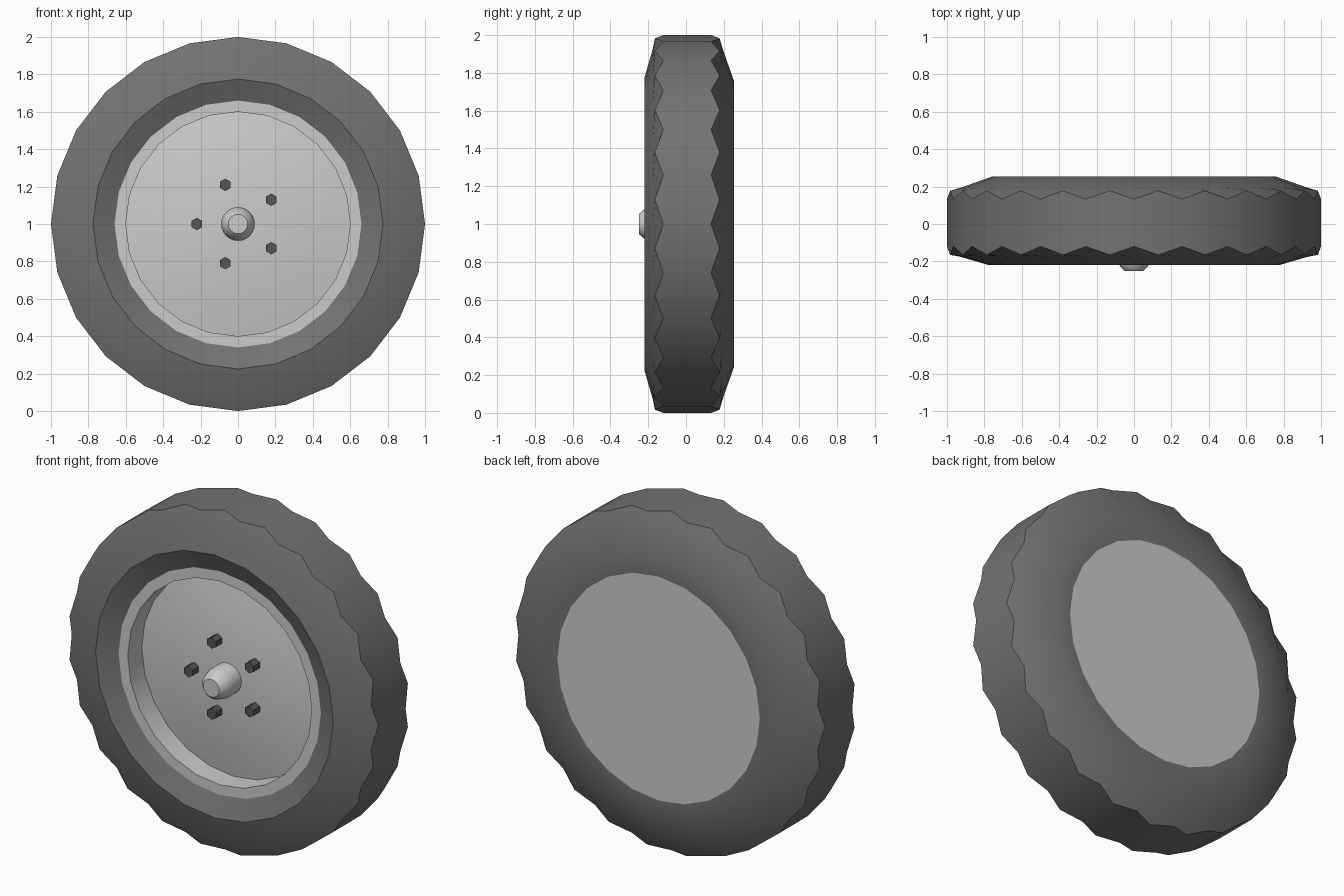
import bpy, bmesh, math
from mathutils import Matrix, Vector

if "Cube" in bpy.data.objects:
    bpy.data.objects.remove(bpy.data.objects["Cube"])

N = 48            # even spokes are true corners, odd spokes lie on the chord of a 24-gon


def material(name, v):
    m = bpy.data.materials.new(name)
    m.diffuse_color = (v, v, v, 1)
    m.use_nodes = True
    m.node_tree.nodes["Principled BSDF"].inputs["Base Color"].default_value = m.diffuse_color
    return m


rubber = material("rubber", 0.17)
metal = material("metal", 0.55)
dark_metal = material("dark_metal", 0.09)


def finish(bm, name, mat, angle=30):
    bmesh.ops.recalc_face_normals(bm, faces=bm.faces)
    me = bpy.data.meshes.new(name)
    bm.to_mesh(me)
    bm.free()
    ob = bpy.data.objects.new(name, me)
    bpy.context.collection.objects.link(ob)
    me.materials.append(mat)
    bpy.ops.object.select_all(action='DESELECT')
    ob.select_set(True)
    bpy.context.view_layer.objects.active = ob
    if angle:
        bpy.ops.object.shade_smooth_by_angle(angle=math.radians(angle))
    return ob


def lathe(name, profile, mat, n, closed=False, chord=False, angle=30):
    """Spin (radius, y, odd_y) rings around the y axis at z = 1; radius 0 makes a pole."""
    bm = bmesh.new()
    rings = []
    for r, y, *odd in profile:
        if r == 0:
            rings.append([bm.verts.new((0, y, 1))] * n)
            continue
        ring = []
        for i in range(n):
            a = 2 * math.pi * i / n
            is_odd = chord and i % 2
            rr = r * math.cos(2 * math.pi / n) if is_odd else r
            yy = odd[0] if is_odd and odd else y
            ring.append(bm.verts.new((rr * math.cos(a), yy, 1 + rr * math.sin(a))))
        rings.append(ring)
    pairs = list(zip(rings, rings[1:])) + ([(rings[-1], rings[0])] if closed else [])
    for a, b in pairs:
        for i in range(n):
            j = (i + 1) % n
            quad = list(dict.fromkeys((a[i], a[j], b[j], b[i])))
            bm.faces.new(quad)
    return finish(bm, name, mat, angle)


# Tyre: zigzag tread edges, sloped sidewalls, bevelled front bead
lathe("tyre", [(0.66, -0.17), (0.775, -0.22), (0.93, -0.175), (1.0, -0.12, -0.165),
               (1.0, 0.133, 0.178), (0.93, 0.193), (0.755, 0.255), (0.66, 0.255)],
      rubber, N, chord=True)

# Rim: flat lip, deep wall, slightly domed disc
lathe("rim", [(0.66, -0.17), (0.60, -0.17), (0.60, -0.04), (0.45, -0.065),
              (0.25, -0.09), (0, -0.10)], metal, 24)

# Flat plate closing the back
lathe("back_plate", [(0.66, 0.255), (0, 0.255)], metal, 24, angle=0)

# Hub cap in the middle
lathe("hub_cap", [(0.09, -0.08), (0.09, -0.17), (0.075, -0.225), (0.052, -0.25), (0, -0.25)],
      metal, 24)

# Five hexagonal wheel nuts
for k in range(5):
    a = math.pi + k * math.tau / 5
    bm = bmesh.new()
    bmesh.ops.create_cone(bm, cap_ends=True, segments=6, radius1=0.033, radius2=0.033, depth=0.07,
                          matrix=Matrix.Translation(Vector((0.22 * math.cos(a), -0.115,
                                                            1 + 0.22 * math.sin(a))))
                          @ Matrix.Rotation(math.pi / 2, 4, 'X'))
    finish(bm, f"wheel_nut_{k + 1}", dark_metal, 0)
